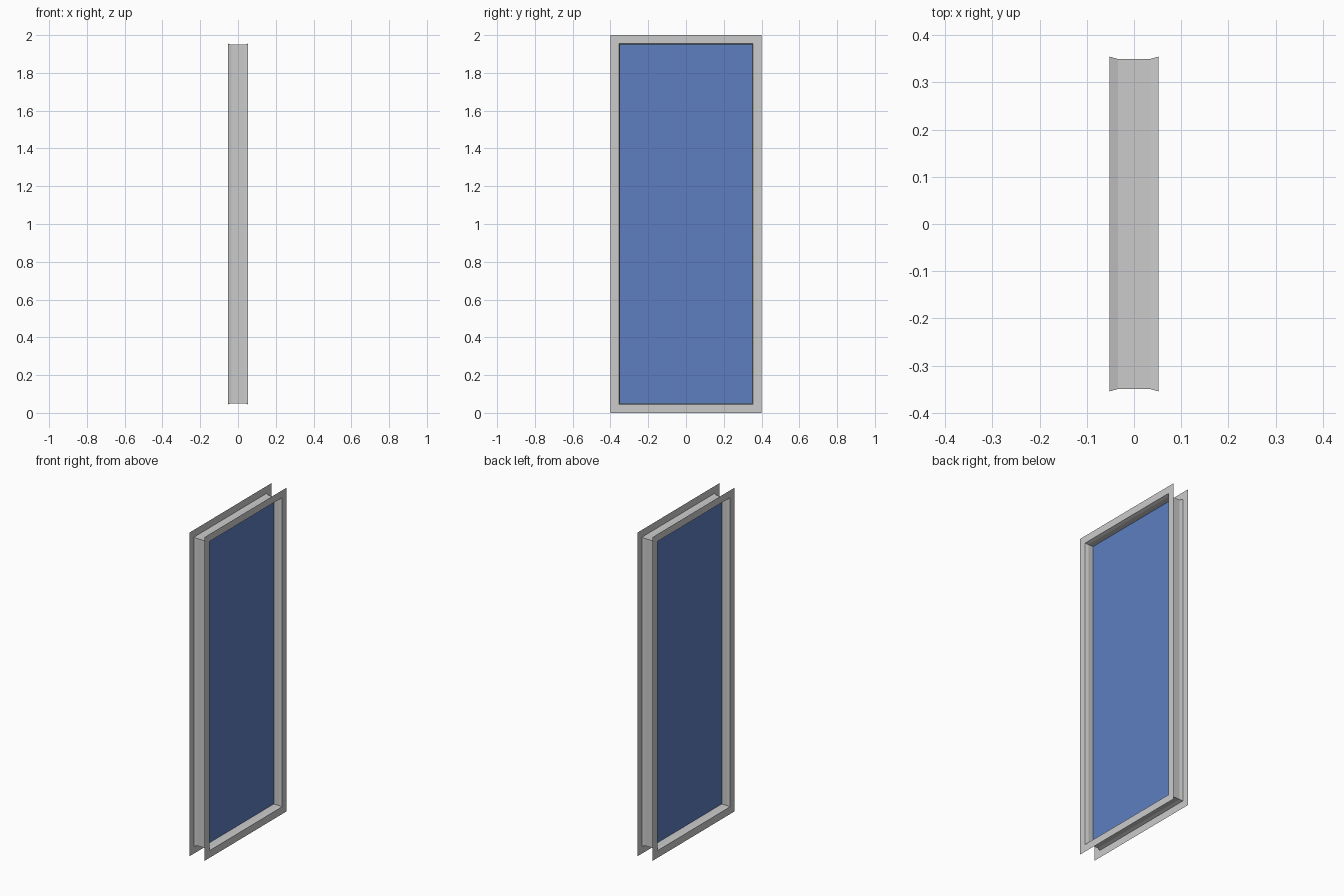
import bpy, bmesh

if "Cube" in bpy.data.objects:
    bpy.data.objects.remove(bpy.data.objects["Cube"])

CZ = 1.0  # height of the window's centre


def loop(bm, x, hy, hz):
    return [bm.verts.new((x, sy * hy, CZ + sz * hz))
            for sy, sz in ((-1, -1), (1, -1), (1, 1), (-1, 1))]


def finish(bm, name, color=None):
    me = bpy.data.meshes.new(name)
    bm.to_mesh(me)
    bm.free()
    ob = bpy.data.objects.new(name, me)
    bpy.context.collection.objects.link(ob)
    if color:
        mat = bpy.data.materials.new(name)
        mat.diffuse_color = color
        mat.use_nodes = True
        mat.node_tree.nodes["Principled BSDF"].inputs["Base Color"].default_value = mat.diffuse_color
        me.materials.append(mat)
    return ob


# Window frame: thin sheet profile (x, half width, half height) swept round the opening
profile = [(-0.052, 0.40, 1.0), (-0.052, 0.3545, 0.955), (-0.034, 0.3495, 0.949),
           (0.034, 0.3495, 0.949), (0.052, 0.3545, 0.955), (0.052, 0.40, 1.0)]
bm = bmesh.new()
rings = [loop(bm, *p) for p in profile]
for a, b in zip(rings, rings[1:]):
    for i in range(4):
        j = (i + 1) % 4
        bm.faces.new((a[i], a[j], b[j], b[i]))
bmesh.ops.recalc_face_normals(bm, faces=bm.faces)
finish(bm, "window_frame")

# Glass pane filling the middle of the opening
bm = bmesh.new()
bm.faces.new(loop(bm, 0.0, 0.3495, 0.949))
finish(bm, "glass_pane", (0.11, 0.21, 0.52, 1))
